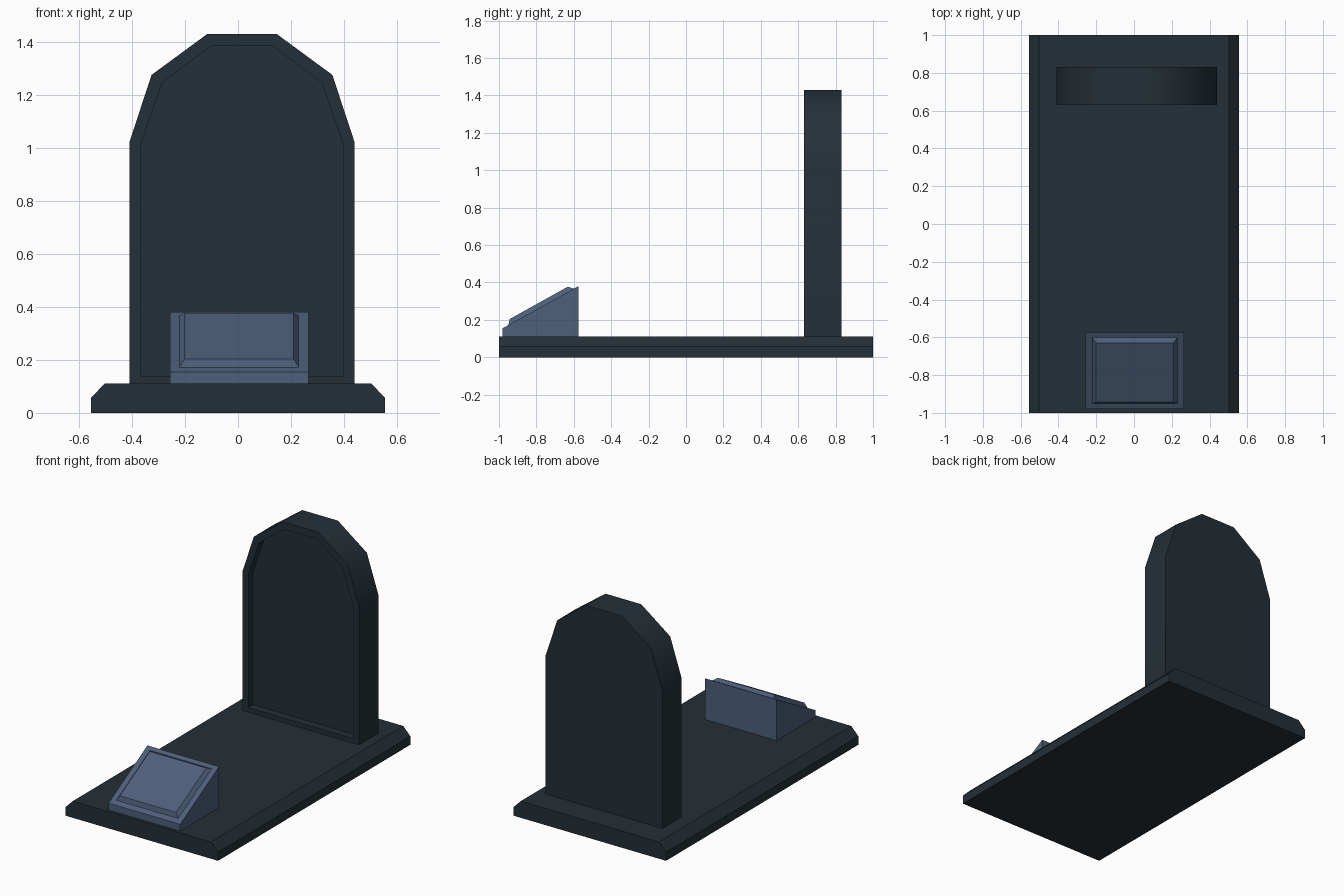
import bpy, bmesh, math
from mathutils import Vector

cube = bpy.data.objects.get("Cube")
if cube:
    bpy.data.objects.remove(cube, do_unlink=True)


def material(name, rgb):
    m = bpy.data.materials.new(name)
    m.use_nodes = True
    m.diffuse_color = (*rgb, 1)
    m.node_tree.nodes["Principled BSDF"].inputs["Base Color"].default_value = (*rgb, 1)
    return m


dark_stone = material("dark stone", (0.018, 0.029, 0.038))
blue_stone = material("blue stone", (0.075, 0.115, 0.195))


def loft(name, rings, mat, smooth=False):
    """Closed solid through rings of equal length, capped at both ends."""
    bm = bmesh.new()
    loops = [[bm.verts.new(p) for p in ring] for ring in rings]
    for a, b in zip(loops, loops[1:]):
        for i in range(len(a)):
            j = (i + 1) % len(a)
            bm.faces.new((a[i], a[j], b[j], b[i]))
    bm.faces.new(loops[0])
    bm.faces.new(loops[-1])
    bmesh.ops.recalc_face_normals(bm, faces=bm.faces[:])
    mesh = bpy.data.meshes.new(name)
    bm.to_mesh(mesh)
    bm.free()
    mesh.materials.append(mat)
    obj = bpy.data.objects.new(name, mesh)
    bpy.context.collection.objects.link(obj)
    if smooth:
        bpy.ops.object.select_all(action="DESELECT")
        obj.select_set(True)
        bpy.context.view_layer.objects.active = obj
        bpy.ops.object.shade_smooth_by_angle(angle=math.radians(40))
    return obj


def mirrored(half, cx=0.0):
    """Symmetric outline from its +x half, listed bottom to top."""
    return [(cx + x, z) for x, z in half] + [(cx - x, z) for x, z in reversed(half)]


def at_y(outline, y):
    return [(x, y, z) for x, z in outline]


# Ground slab with chamfered long edges
slab = mirrored([(0.555, 0), (0.555, 0.057), (0.503, 0.11)])
loft("ground_slab", [at_y(slab, -1), at_y(slab, 1)], dark_stone)

# Headstone: faceted arch with a sunken front panel
arch = mirrored([(0.425, 0.11), (0.425, 1.02), (0.341, 1.275), (0.13, 1.43)], 0.015)
panel = mirrored([(0.381, 0.14), (0.381, 1.015), (0.302, 1.245), (0.117, 1.383)], 0.015)
front, back, depth = 0.63, 0.832, 0.05
loft("headstone", [at_y(arch, back), at_y(arch, front), at_y(panel, front),
                   at_y(panel, front + depth)], dark_stone, smooth=True)

# Sloped plaque block
wedge = [(-0.98, 0.11), (-0.98, 0.155), (-0.575, 0.38), (-0.575, 0.11)]
loft("plaque_block", [[(x, y, z) for y, z in wedge] for x in (-0.257, 0.265)], blue_stone)

# Raised bevelled tablet lying on the slope
origin = Vector((0.004, -0.98, 0.155))
along = Vector((0, 0.405, 0.225)).normalized()
normal = Vector((0, -along.z, along.y))


def slope_ring(half_width, low, high, lift):
    return [origin + Vector((x, 0, 0)) + along * s + normal * lift
            for x, s in ((-half_width, low), (half_width, low),
                         (half_width, high), (-half_width, high))]


loft("plaque_tablet", [slope_ring(0.225, 0.035, 0.435, -0.004),
                       slope_ring(0.225, 0.035, 0.435, 0),
                       slope_ring(0.205, 0.056, 0.413, 0.025)], blue_stone)
